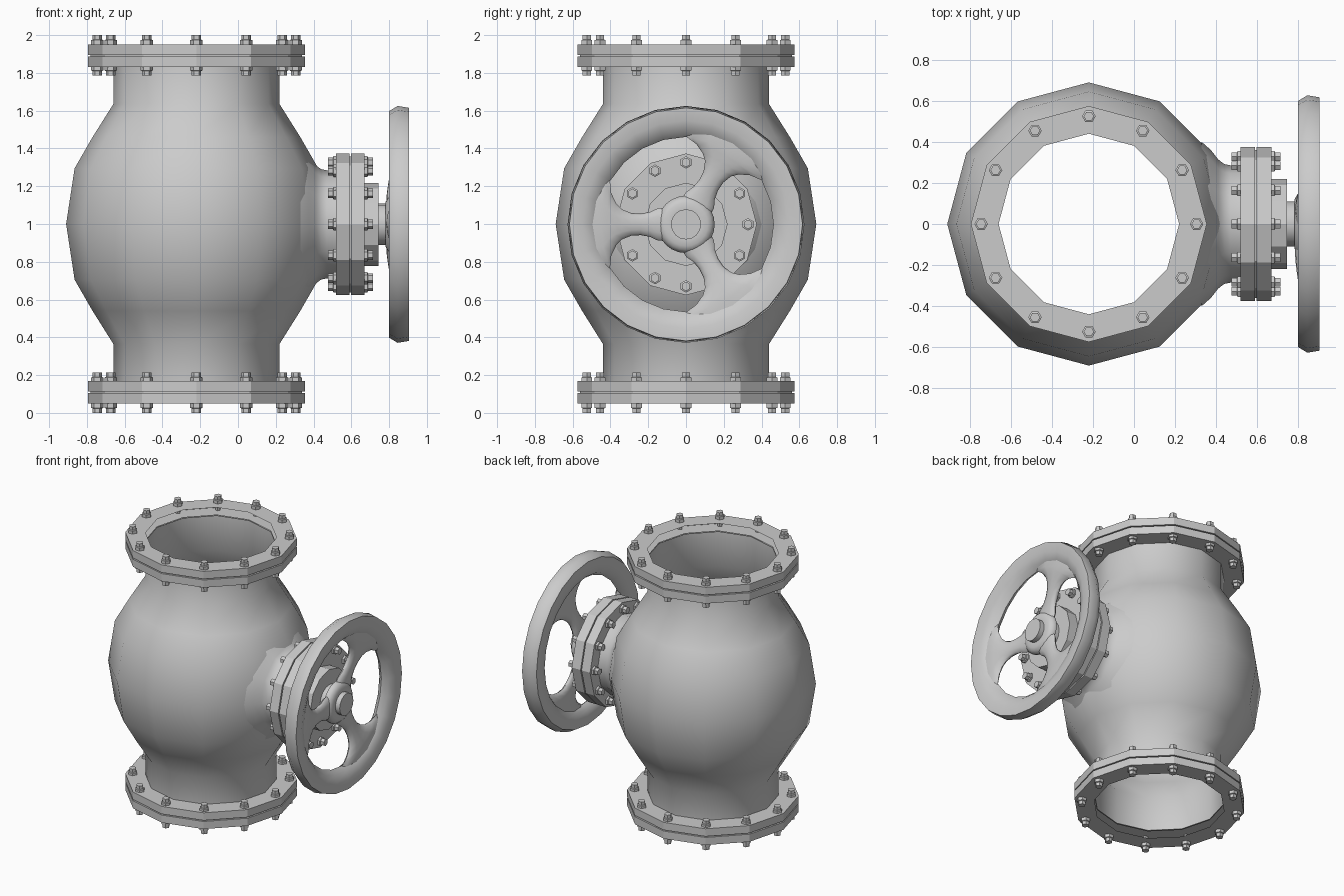
import bpy, bmesh
from math import sin, cos, pi, radians
from mathutils import Matrix, Vector

if "Cube" in bpy.data.objects:
    bpy.data.objects.remove(bpy.data.objects["Cube"])

UP = Matrix.Translation((-0.22, 0, 0))                               # pipe axis
SIDE = Matrix.Translation((0, 0, 0.998)) @ Matrix.Rotation(pi / 2, 4, 'Y')  # bonnet axis, local z -> x


def finish(name, bm, matrix, angle):
    bmesh.ops.recalc_face_normals(bm, faces=bm.faces[:])
    me = bpy.data.meshes.new(name)
    bm.to_mesh(me)
    bm.free()
    if angle:
        me.shade_smooth()
        me.set_sharp_from_angle(angle=radians(angle))
    ob = bpy.data.objects.new(name, me)
    ob.matrix_world = matrix
    bpy.context.collection.objects.link(ob)
    return ob


def skin(bm, rings, closed=False):
    """Bridge successive rings of vertices; a one-vertex ring is a pole."""
    pairs = list(zip(rings, rings[1:])) + ([(rings[-1], rings[0])] if closed else [])
    for a, b in pairs:
        n = max(len(a), len(b))
        for i in range(n):
            j = (i + 1) % n
            f = [a[i % len(a)], a[j % len(a)], b[j % len(b)], b[i % len(b)]]
            bm.faces.new(list(dict.fromkeys(f)))


def lathe(name, profile, n, matrix, angle=0, closed=False):
    """Revolve (radius, height) points about local z."""
    bm = bmesh.new()
    rings = []
    for r, h in profile:
        count = n if r > 0 else 1
        rings.append([bm.verts.new((r * cos(2 * pi * i / n), r * sin(2 * pi * i / n), h))
                      for i in range(count)])
    skin(bm, rings, closed)
    return finish(name, bm, matrix, angle)


# Open bulging body
half = [(0.69, 0), (0.645, 0.295), (0.55, 0.46), (0.44, 0.635), (0.44, 0.89)]
profile = [(r, 1 - h) for r, h in half[:0:-1]] + [(r, 1 + h) for r, h in half]
lathe("valve_body", profile, 12, UP, 45)

# Pipe flanges: hollow outer ring and ring fixed to the body
for label, z, s in (("bottom", 0.11, -1), ("top", 1.89, 1)):
    for part, a, b in (("outer", 0.004, 0.06), ("inner", -0.06, -0.004)):
        lathe(f"{label}_{part}_flange",
              [(0.44, z + s * a), (0.575, z + s * a), (0.575, z + s * b), (0.44, z + s * b)], 12, UP)
    lathe(f"{label}_gasket", [(0.56, z - 0.006), (0.56, z + 0.006)], 12, UP)

# Bonnet neck flaring into the body
lathe("bonnet_neck", [(0.40, 0.33), (0.36, 0.375), (0.315, 0.41), (0.292, 0.44),
                      (0.286, 0.47), (0.286, 0.53)], 12, SIDE, 45)
# Bonnet flanges, cover and stem
lathe("bonnet_inner_flange", [(0.28, 0.52), (0.375, 0.52), (0.375, 0.59), (0.28, 0.59)], 12, SIDE)
lathe("bonnet_gasket", [(0.36, 0.585), (0.36, 0.60)], 12, SIDE)
lathe("bonnet_outer_flange", [(0.28, 0.598), (0.375, 0.598), (0.375, 0.67), (0, 0.67)], 12, SIDE)
lathe("bonnet_cover", [(0.22, 0.665), (0.22, 0.745), (0, 0.745)], 12, SIDE)
lathe("stem", [(0.11, 0.74), (0.11, 0.80)], 16, SIDE, 40)

# Hex bolts with a nut at each end, shared mesh
end = [(0.018, 0.058), (0.033, 0.058), (0.033, 0.08), (0.025, 0.083), (0.025, 0.107), (0, 0.107)]
bolt = lathe("bolt", [(r, -h) for r, h in end[::-1]] + end, 6, Matrix.Identity(4))
bolt_mesh = bolt.data
bpy.data.objects.remove(bolt)


def bolt_ring(name, matrix, radius, z, stretch=1.0):
    for i in range(12):
        a = i * pi / 6
        ob = bpy.data.objects.new(f"{name}_{i + 1}", bolt_mesh)
        ob.matrix_world = (matrix @ Matrix.Translation((radius * cos(a), radius * sin(a), z))
                           @ Matrix.Diagonal((1, 1, stretch, 1)))
        bpy.context.collection.objects.link(ob)


bolt_ring("bottom_bolt", UP, 0.525, 0.107)
bolt_ring("top_bolt", UP, 0.525, 1.893)
bolt_ring("bonnet_bolt", SIDE, 0.328, 0.595, 1.12)

# Handwheel rim
lathe("wheel_rim", [(0.627, 0.845), (0.617, 0.905), (0.55, 0.902), (0.495, 0.88), (0.463, 0.845),
                    (0.49, 0.81), (0.545, 0.80), (0.60, 0.80)], 24, SIDE, 50, True)
# Handwheel hub and stem end
lathe("wheel_hub", [(0, 0.782), (0.12, 0.782), (0.15, 0.80), (0.152, 0.82), (0.135, 0.84),
                    (0.115, 0.85), (0.085, 0.85), (0, 0.85)], 24, SIDE, 50)
lathe("stem_end", [(0.08, 0.84), (0.08, 0.885), (0, 0.885)], 16, SIDE, 40)

# Three waisted spokes: (radius, half width, height, half thickness)
stations = [(0.08, 0.09, 0.812, 0.028), (0.15, 0.085, 0.813, 0.028), (0.19, 0.066, 0.816, 0.028),
            (0.24, 0.057, 0.822, 0.028), (0.29, 0.060, 0.829, 0.028), (0.34, 0.080, 0.836, 0.028),
            (0.38, 0.110, 0.842, 0.029), (0.42, 0.165, 0.847, 0.030), (0.45, 0.230, 0.850, 0.030),
            (0.50, 0.250, 0.850, 0.030)]
for k in range(3):
    bm = bmesh.new()
    rings = []
    for r, w, h, t in stations:
        ring = []
        for i in range(12):
            u = w * cos(i * pi / 6)
            # bend the wide rim end so it follows the rim
            back = 0.9 * u * u if r > 0.35 else 0
            ring.append(bm.verts.new((r - back, u, h + t * sin(i * pi / 6))))
        rings.append(ring)
    skin(bm, rings)
    finish(f"wheel_spoke_{k + 1}", bm,
           SIDE @ Matrix.Rotation(radians(30 + 120 * k), 4, 'Z'), 60)
